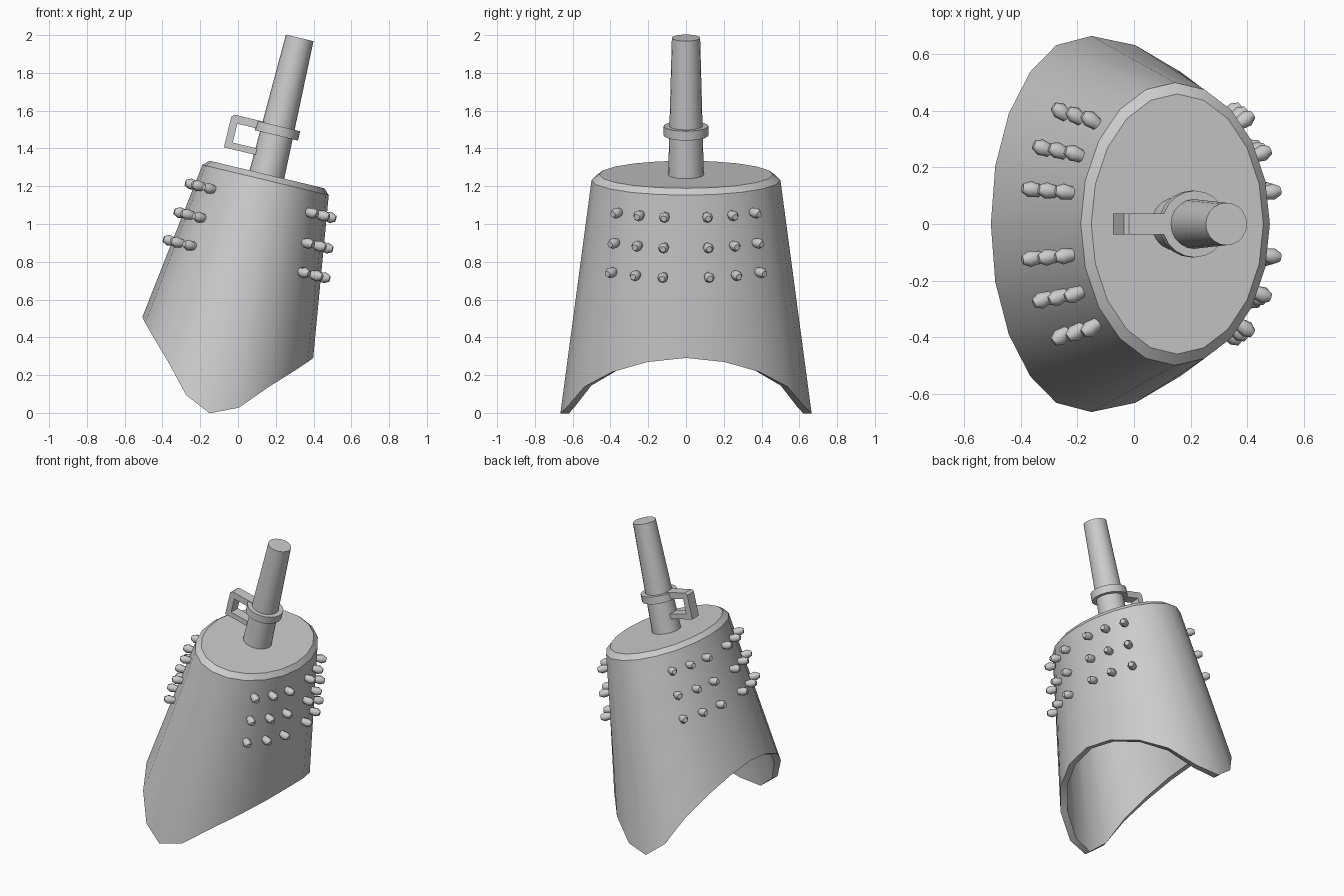
import bpy, bmesh
from math import sin, cos, pi, radians, asin
from mathutils import Matrix, Vector

if "Cube" in bpy.data.objects:
    bpy.data.objects.remove(bpy.data.objects["Cube"])

# Whole bell leans about y; local origin is the centre of the top plate
TILT = Matrix.Translation((0.153, 0, 1.262)) @ Matrix.Rotation(radians(13.5), 4, 'Y')


def finish(name, bm, angle=35):
    bmesh.ops.recalc_face_normals(bm, faces=bm.faces)
    me = bpy.data.meshes.new(name)
    bm.to_mesh(me)
    bm.free()
    ob = bpy.data.objects.new(name, me)
    bpy.context.collection.objects.link(ob)
    ob.matrix_world = TILT
    bpy.ops.object.select_all(action='DESELECT')
    ob.select_set(True)
    bpy.context.view_layer.objects.active = ob
    bpy.ops.object.shade_smooth_by_angle(angle=radians(angle))
    return ob


def loft(bm, rings):
    """Skin a list of point rings and cap both ends."""
    vs = [[bm.verts.new(p) for p in r] for r in rings]
    n = len(vs[0])
    for a, b in zip(vs, vs[1:]):
        for i in range(n):
            j = (i + 1) % n
            bm.faces.new((a[i], a[j], b[j], b[i]))
    bm.faces.new(vs[0])
    bm.faces.new(vs[-1])


def ellipse(a, b, z, n=20):
    return [(a * cos(2 * pi * i / n), b * sin(2 * pi * i / n), z) for i in range(n)]


# Bell body: 20-sided elliptical shell with arched lower lip
ARCH = [-0.887, -0.915, -0.985, -1.09, -1.235, -1.30]


def lip(a, b):
    pts = []
    for i in range(20):
        k = i % 10
        t = pi * i / 10
        pts.append((a * cos(t), b * sin(t), ARCH[min(k, 10 - k)]))
    return pts


bm = bmesh.new()
loft(bm, [ellipse(0.313, 0.46, 0), ellipse(0.344, 0.50, -0.03),
          lip(0.465, 0.665), lip(0.42, 0.62), ellipse(0.30, 0.455, -0.06)])
finish("bell_body", bm)

# Tapered handle shaft
bm = bmesh.new()
loft(bm, [ellipse(0.095, 0.095, -0.02), ellipse(0.075, 0.075, 0.744)])
finish("handle_shaft", bm)

# Collar around the shaft
bm = bmesh.new()
loft(bm, [ellipse(0.085, 0.085, 0.213), ellipse(0.118, 0.118, 0.213),
          ellipse(0.118, 0.118, 0.264), ellipse(0.085, 0.085, 0.264)])
finish("handle_collar", bm)

# Square hanging loop on the shaft
profile = [(-0.08, 0.268), (-0.24, 0.268), (-0.255, 0.253), (-0.255, 0.087),
           (-0.075, 0.087), (-0.075, 0.122), (-0.215, 0.122), (-0.215, 0.225),
           (-0.08, 0.225)]
bm = bmesh.new()
loft(bm, [[(x, y, z) for x, z in profile] for y in (-0.037, 0.037)])
finish("hanging_loop", bm)

# Barrel studs: three rows of six on each broad side
STUD = [(-0.02, 0.02), (0.005, 0.024), (0.032, 0.029), (0.058, 0.016)]
bm = bmesh.new()
for z in (-0.143, -0.304, -0.46):
    a = 0.344 + 0.1405 * (-z - 0.03)
    b = 0.50 + 0.13 * (-z - 0.03)
    for frac in (0.213, 0.468, 0.69):
        t = asin(frac)
        for sx in (-1, 1):
            for sy in (-1, 1):
                pos = Vector((sx * a * cos(t), sy * b * sin(t), z))
                d = Vector((sx * cos(t) / a, sy * sin(t) / b, 0))
                m = Matrix.Translation(pos) @ d.to_track_quat('Z', 'Y').to_matrix().to_4x4()
                loft(bm, [[m @ Vector(p) for p in ellipse(r, r, h, 8)] for h, r in STUD])
finish("studs", bm, 50)
